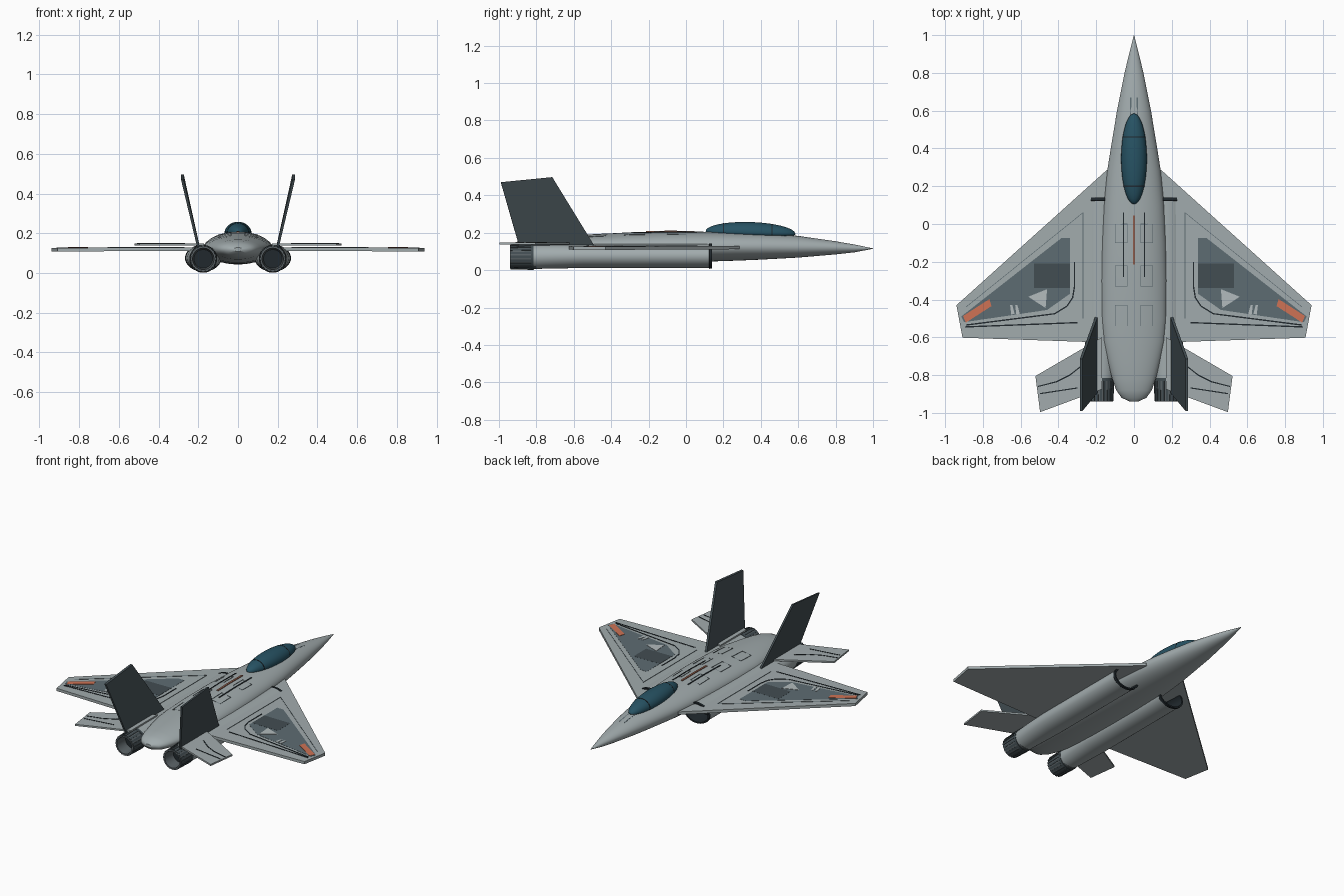
import bpy, bmesh, math

if "Cube" in bpy.data.objects:
    bpy.data.objects.remove(bpy.data.objects["Cube"])

def material(name, r, g, b):
    m = bpy.data.materials.new(name)
    m.diffuse_color = (r, g, b, 1)
    m.use_nodes = True
    m.node_tree.nodes["Principled BSDF"].inputs["Base Color"].default_value = m.diffuse_color
    return m

GREY = material("body_grey", 0.36, 0.41, 0.42)
PALE = material("pale_grey", 0.45, 0.50, 0.51)
SLATE = material("slate", 0.11, 0.15, 0.17)
DARK = material("dark_fin", 0.055, 0.075, 0.085)
BLACK = material("black", 0.015, 0.022, 0.027)
METAL = material("nozzle_metal", 0.10, 0.12, 0.13)
GLASS = material("glass", 0.02, 0.085, 0.125)
ORANGE = material("orange", 0.62, 0.17, 0.09)
RUST = material("rust", 0.28, 0.11, 0.07)

def finish(name, bm, mat, mirror=False, smooth=False):
    bmesh.ops.recalc_face_normals(bm, faces=bm.faces)
    me = bpy.data.meshes.new(name)
    bm.to_mesh(me)
    bm.free()
    ob = bpy.data.objects.new(name, me)
    bpy.context.collection.objects.link(ob)
    me.materials.append(mat)
    if smooth:
        bpy.ops.object.select_all(action='DESELECT')
        ob.select_set(True)
        bpy.context.view_layer.objects.active = ob
        bpy.ops.object.shade_smooth_by_angle(angle=math.radians(35))
    if mirror:
        ob.modifiers.new("Mirror", 'MIRROR').use_mirror_merge = False
    return ob

def loft(name, stations, mat, n=40, cx=0, mirror=False, caps=(True, True)):
    """Elliptic rings along y: (y, half width, centre z, up, down)."""
    bm = bmesh.new()
    rings = []
    for y, w, zc, up, dn in stations:
        ring = []
        for i in range(n):
            a = 2 * math.pi * i / n
            s = math.sin(a)
            ring.append(bm.verts.new((cx + w * math.cos(a), y, zc + s * (up if s > 0 else dn))))
        rings.append(ring)
    for a, b in zip(rings, rings[1:]):
        for i in range(n):
            j = (i + 1) % n
            bm.faces.new((a[i], a[j], b[j], b[i]))
    if caps[0]:
        bm.faces.new(rings[0])
    if caps[1]:
        bm.faces.new(rings[-1])
    return finish(name, bm, mat, mirror, True)

def slab(name, outline, offset, mat, mirror=True):
    """Outline of 3D points thickened by an offset vector."""
    bm = bmesh.new()
    a = [bm.verts.new(p) for p in outline]
    b = [bm.verts.new([p[k] + offset[k] for k in range(3)]) for p in outline]
    bm.faces.new(a)
    bm.faces.new(b)
    for i in range(len(a)):
        j = (i + 1) % len(a)
        bm.faces.new((a[i], a[j], b[j], b[i]))
    return finish(name, bm, mat, mirror)

# Fuselage
BODY = [(1.0, .001, .115, .001, .001), (.9, .026, .117, .02, .022), (.8, .050, .120, .034, .036),
        (.6, .090, .122, .061, .055), (.4, .123, .124, .073, .068), (.28, .142, .125, .076, .074),
        (.1, .160, .125, .080, .080), (-.1, .170, .125, .082, .082), (-.3, .174, .125, .077, .081),
        (-.5, .172, .125, .066, .078), (-.62, .162, .124, .060, .072), (-.72, .140, .122, .055, .062),
        (-.82, .115, .120, .048, .052), (-.88, .094, .119, .040, .042), (-.92, .066, .118, .028, .03),
        (-.94, .022, .118, .010, .01)]
loft("fuselage", BODY, GREY, 48)

def body_z(x, y):
    for a, b in zip(BODY, BODY[1:]):
        if a[0] >= y >= b[0]:
            t = (a[0] - y) / (a[0] - b[0])
            w, zc, up = (a[k] + (b[k] - a[k]) * t for k in (1, 2, 3))
            return zc + up * math.sqrt(max(0, 1 - (x / w) ** 2))
    return .12

def wing_z(x, y):
    return .130 - .004 * (x - .1) / .84

def tail_z(x, y):
    return .148

def ribbon(name, path, width, zf, mat, mirror=True, lift=.002):
    """Thin raised strip that follows a surface."""
    pts = []
    for (x0, y0), (x1, y1) in zip(path, path[1:]):
        n = max(1, int(math.hypot(x1 - x0, y1 - y0) / .04))
        pts += [(x0 + (x1 - x0) * k / n, y0 + (y1 - y0) * k / n) for k in range(n)]
    pts.append(path[-1])
    bm = bmesh.new()
    rows = []
    for i, (x, y) in enumerate(pts):
        p, q = pts[max(0, i - 1)], pts[min(len(pts) - 1, i + 1)]
        d = math.hypot(q[0] - p[0], q[1] - p[1])
        nx, ny = -(q[1] - p[1]) / d * width / 2, (q[0] - p[0]) / d * width / 2
        l, r = (x + nx, y + ny), (x - nx, y - ny)
        rows.append([bm.verts.new((u, v, zf(u, v) + h)) for (u, v), h in
                     ((l, -.003), (l, lift), (r, lift), (r, -.003))])
    for a, b in zip(rows, rows[1:]):
        for k in range(4):
            bm.faces.new((a[k], a[(k + 1) % 4], b[(k + 1) % 4], b[k]))
    bm.faces.new(rows[0])
    bm.faces.new(rows[-1])
    return finish(name, bm, mat, mirror)

def decal(name, pts, mat, zf=wing_z, lift=.001):
    slab(name, [(x, y, zf(x, y) - .002) for x, y in pts], (0, 0, .002 + lift), mat)

# Canopy with frames
canopy = []
for i in range(25):
    t = math.pi * i / 24
    s = max(.01, math.sin(t))
    y = .345 + .24 * math.cos(t)
    canopy.append((y, .068 * s, .200 - .03 * (y - .345), .057 * s, .03 * s))
loft("canopy", canopy, GLASS, 32)
for k, y in enumerate((.46, .2)):
    s = math.sqrt(1 - ((y - .345) / .24) ** 2)
    z = .200 - .03 * (y - .345)
    loft(f"canopy_frame_{k}", [(y + .003, .069 * s, z, .058 * s, .03 * s),
                               (y - .003, .069 * s, z, .058 * s, .03 * s)], BLACK, 32)
ribbon("nose_panel", [(0, .67), (0, .57)], .042, body_z, SLATE, False, .001)

# Engine nacelles, intakes and nozzles
def tube(name, rows, mat, caps):
    loft(name, [(y, rx, z, rz, rz) for y, rx, rz, z in rows], mat, 36, .175, True, caps)

tube("nacelle", [(.135, .088, .064, .075), (-.55, .089, .064, .075), (-.7, .080, .065, .074),
                 (-.82, .068, .066, .072)], GREY, (False, False))
tube("intake_lip", [(.122, .089, .066, .075), (.125, .092, .068, .075), (.14, .091, .067, .075),
                    (.14, .082, .058, .075), (.03, .075, .054, .075)], BLACK, (False, True))
tube("nozzle", [(-.80, .066, .066, .071), (-.83, .067, .067, .071), (-.94, .063, .063, .071),
                (-.94, .054, .054, .071), (-.85, .046, .046, .071)], METAL, (True, False))
tube("nozzle_core", [(-.85, .05, .05, .071), (-.86, .047, .047, .071)], BLACK, (True, True))
tube("nozzle_band", [(-.815, .066, .066, .071), (-.815, .070, .070, .071),
                     (-.83, .070, .070, .071), (-.83, .066, .066, .071)], DARK, (False, False))
bm = bmesh.new()
for i in range(20):
    a0 = 2 * math.pi * i / 20
    vs = []
    for y, r in ((-.825, .070), (-.938, .067)):
        for rr, da in ((r - .008, -.09), (r, -.09), (r, .09), (r - .008, .09)):
            vs.append(bm.verts.new((.175 + rr * math.cos(a0 + da), y, .071 + rr * math.sin(a0 + da))))
    for f in ((0, 1, 2, 3), (7, 6, 5, 4), (0, 4, 5, 1), (1, 5, 6, 2), (2, 6, 7, 3), (3, 7, 4, 0)):
        bm.faces.new([vs[k] for k in f])
finish("nozzle_petals", bm, DARK, True)

# Wings, tailplanes and canted fins
slab("wing", [(x, y, wing_z(x, y)) for x, y in
              ((.08, .285), (.145, .285), (.94, -.43), (.908, -.602), (.08, -.63))], (0, 0, -.018), GREY)
slab("tailplane", [(.17, -.60, .148), (.522, -.805, .148), (.497, -.996, .148), (.17, -.875, .148)],
     (0, 0, -.011), GREY)
slab("tail_fin", [(.19, -.485, .12), (.273, -.715, .495), (.273, -.99, .468), (.19, -.89, .12)],
     (.014, 0, .002), DARK)

# Wing markings and panel lines
decal("wing_panel", [(.34, -.075), (.385, -.075), (.915, -.49), (.90, -.52), (.46, -.455), (.34, -.37)], SLATE)
decal("wing_hatch", [(.34, -.21), (.53, -.21), (.53, -.34), (.34, -.34)], DARK, lift=.0015)
decal("tip_patch", [(.765, -.397), (.905, -.487), (.89, -.522), (.755, -.435)], ORANGE, lift=.003)
decal("wing_triangle", [(.46, -.345), (.56, -.385), (.468, -.445)], PALE, lift=.003)
for k, x in enumerate((.605, .632)):
    decal(f"wing_mark_{k}", [(x + .012, -.43), (x + .024, -.43), (x + .018, -.48), (x, -.475)], PALE, lift=.003)
ribbon("wing_curve_line", [(.315, -.2), (.315, -.33), (.325, -.39), (.355, -.435), (.42, -.475), (.89, -.535)],
       .007, wing_z, BLACK)
ribbon("flap_line", [(.3, -.522), (.895, -.545)], .007, wing_z, BLACK)
ribbon("wing_front_seam", [(.27, .06), (.27, -.1), (.27, -.5)], .003, wing_z, SLATE)
ribbon("wing_edge_seam", [(.27, .06), (.89, -.44)], .003, wing_z, SLATE)
ribbon("tail_curve_line", [(.27, -.745), (.34, -.80), (.41, -.835), (.508, -.86)], .006, tail_z, BLACK)
ribbon("tail_hinge_line", [(.3, -.868), (.497, -.898)], .006, tail_z, BLACK)

# Spine strip, side lines and access panels
ribbon("spine_strip", [(0, .045), (0, -.215)], .013, body_z, RUST, False, .004)
ribbon("spine_side_line", [(.056, .06), (.056, -.28)], .007, body_z, BLACK, lift=.003)
for k, (y0, y1) in enumerate(((0, -.1), (-.22, -.33), (-.43, -.54))):
    ribbon(f"access_panel_{k}", [(.035, y0), (.1, y0), (.1, y1), (.035, y1), (.035, y0 - .001)],
           .003, body_z, SLATE)
